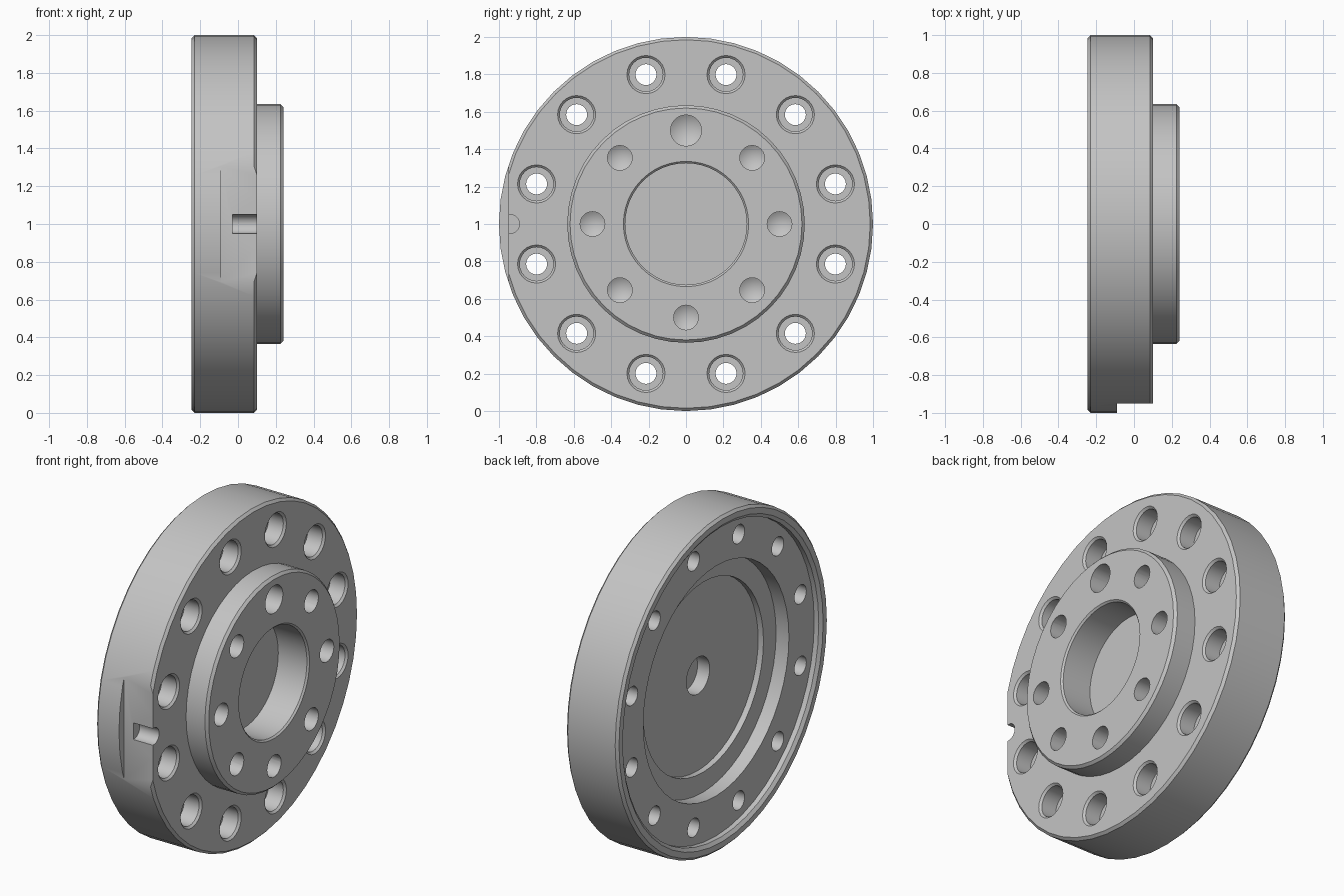
import bpy, bmesh, math
from mathutils import Matrix

if "Cube" in bpy.data.objects:
    bpy.data.objects.remove(bpy.data.objects["Cube"], do_unlink=True)

steel = bpy.data.materials.new("grey_steel")
steel.use_nodes = True
COLOR = (0.55, 0.55, 0.55, 1)
steel.diffuse_color = COLOR
steel.node_tree.nodes["Principled BSDF"].inputs["Base Color"].default_value = COLOR


def finish(bm, name):
    bmesh.ops.recalc_face_normals(bm, faces=bm.faces)
    mesh = bpy.data.meshes.new(name)
    bm.to_mesh(mesh)
    bm.free()
    mesh.materials.append(steel)
    obj = bpy.data.objects.new(name, mesh)
    bpy.context.collection.objects.link(obj)
    return obj


def lathe(bm, profile, y=0, z=1, sides=24):
    """Spin (x, radius) points around an x-parallel axis; ends on the axis have radius 0."""
    rings = []
    for x, r in profile:
        if r == 0:
            rings.append([bm.verts.new((x, y, z))] * sides)
        else:
            rings.append([bm.verts.new((x, y + r * math.cos(a), z + r * math.sin(a)))
                          for a in (math.tau * i / sides for i in range(sides))])
    for a, b in zip(rings, rings[1:]):
        for i in range(sides):
            j = (i + 1) % sides
            bm.faces.new(list(dict.fromkeys((a[i], a[j], b[j], b[i]))))


def box(bm, lo, hi):
    size = [h - l for l, h in zip(lo, hi)]
    mid = [(h + l) / 2 for l, h in zip(lo, hi)]
    bmesh.ops.create_cube(bm, size=1, matrix=Matrix.Translation(mid) @ Matrix.Diagonal((*size, 1)))


def cut(target, bm, name):
    cutter = finish(bm, name)
    cutter.hide_render = True
    mod = target.modifiers.new(name, 'BOOLEAN')
    mod.operation = 'DIFFERENCE'
    mod.solver = 'EXACT'
    mod.object = cutter
    bpy.context.view_layer.objects.active = target
    bpy.ops.object.modifier_apply(modifier=name)
    bpy.data.objects.remove(cutter, do_unlink=True)


# Flange body: rear recesses, rim, boss and front bore in one turned profile
RIM, FRONT, BOSS = -0.245, 0.1, 0.24
body = bmesh.new()
lathe(body, [
    (0.0, 0), (0.0, 0.11), (-0.08, 0.11), (-0.08, 0.57), (-0.115, 0.57),
    (-0.115, 0.69), (-0.2, 0.69), (-0.2, 0.93), (RIM + 0.015, 0.93), (RIM, 0.95),
    (RIM, 0.985), (RIM + 0.015, 1), (FRONT - 0.015, 1), (FRONT, 0.985),
    (FRONT, 0.635), (BOSS - 0.015, 0.635), (BOSS, 0.62), (BOSS, 0.335),
    (BOSS - 0.01, 0.325), (0.04, 0.325), (0.04, 0)], sides=48)
flange = finish(body, "flange")

# Ring of counterbored through holes
bolts = bmesh.new()
for i in range(12):
    a = math.radians(15 + 30 * i)
    lathe(bolts, [(-0.4, 0), (-0.4, 0.056), (-0.01, 0.056), (-0.01, 0.09),
                  (FRONT - 0.012, 0.09), (FRONT + 0.004, 0.106), (FRONT + 0.004, 0)],
          0.827 * math.cos(a), 1 + 0.827 * math.sin(a))
cut(flange, bolts, "bolt_holes")

# Blind drilled holes in the boss, the top one larger
drills = bmesh.new()
for i in range(8):
    a = math.radians(45 * i)
    r = 0.083 if i == 2 else 0.066
    lathe(drills, [(0.02, 0), (0.02 + 0.6 * r, r), (BOSS + 0.05, r), (BOSS + 0.05, 0)],
          0.5 * math.cos(a), 1 + 0.5 * math.sin(a))
cut(flange, drills, "boss_holes")

# Flat on the rim
flat = bmesh.new()
box(flat, (-0.09, -1.2, 0.5), (0.2, -0.95, 1.5))
cut(flange, flat, "rim_flat")

# Round-bottomed locating slot
for name in ("slot_round", "slot_mouth"):
    slot = bmesh.new()
    if name == "slot_round":
        lathe(slot, [(-0.03, 0), (-0.03, 0.05), (0.2, 0.05), (0.2, 0)], -0.94, 1)
    else:
        box(slot, (-0.03, -1.1, 0.95), (0.2, -0.94, 1.05))
    cut(flange, slot, name)

# Smooth turned walls, crisp machined edges
bpy.ops.object.select_all(action='DESELECT')
flange.select_set(True)
bpy.context.view_layer.objects.active = flange
bpy.ops.object.shade_smooth_by_angle(angle=math.radians(30))
